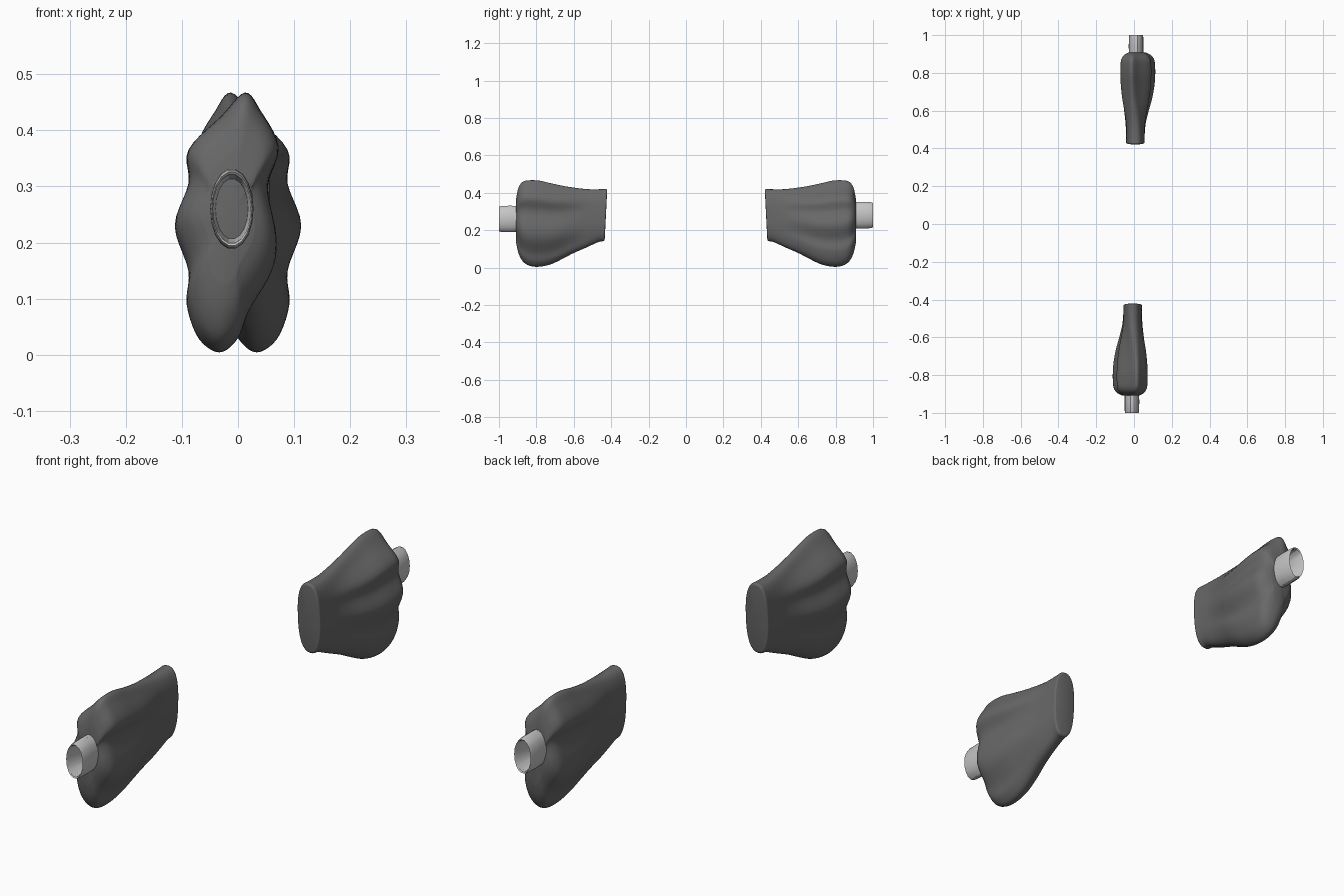
import bpy, bmesh, math

if "Cube" in bpy.data.objects:
    bpy.data.objects.remove(bpy.data.objects["Cube"])

def material(name, v):
    m = bpy.data.materials.new(name)
    m.diffuse_color = (v, v, v, 1)
    m.use_nodes = True
    m.node_tree.nodes["Principled BSDF"].inputs["Base Color"].default_value = m.diffuse_color
    return m

DARK = material("dark grey", 0.14)
LIGHT = material("light grey", 0.56)

def spline(pts, n, closed):
    """Catmull-Rom resampling with n steps per span."""
    out, c = [], len(pts)
    get = (lambda i: pts[i % c]) if closed else (lambda i: pts[min(max(i, 0), c - 1)])
    for i in range(c if closed else c - 1):
        p0, p1, p2, p3 = get(i - 1), get(i), get(i + 1), get(i + 2)
        for s in range(n):
            t = s / n
            out.append([0.5 * (2 * b + (d - a) * t + (2 * a - 5 * b + 4 * d - e) * t * t
                               + (3 * b - a - 3 * d + e) * t ** 3)
                        for a, b, d, e in zip(p0, p1, p2, p3)])
    if not closed:
        out.append(list(pts[-1]))
    return out

def loft(name, rings, mat, angle, caps):
    bm = bmesh.new()
    loops = [[bm.verts.new(p) for p in r] for r in rings]
    n = len(loops[0])
    for a, b in zip(loops, loops[1:]):
        for i in range(n):
            bm.faces.new((a[i], a[(i + 1) % n], b[(i + 1) % n], b[i]))
    if caps:
        for r in (loops[0], loops[-1]):
            c = bm.verts.new([sum(v.co[k] for v in r) / n for k in range(3)])
            for i in range(n):
                bm.faces.new((r[i], r[(i + 1) % n], c))
    bmesh.ops.recalc_face_normals(bm, faces=bm.faces)
    me = bpy.data.meshes.new(name)
    bm.to_mesh(me)
    bm.free()
    me.materials.append(mat)
    ob = bpy.data.objects.new(name, me)
    bpy.context.collection.objects.link(ob)
    bpy.ops.object.select_all(action='DESELECT')
    ob.select_set(True)
    bpy.context.view_layer.objects.active = ob
    bpy.ops.object.shade_smooth_by_angle(angle=math.radians(angle))

# lumpy outline of the widest section (x, z): up the left, down the right
OUTLINE = [(-.033, .005), (-.07, .03), (-.091, .09), (-.088, .15), (-.112, .23),
           (-.088, .305), (-.088, .365), (-.03, .425), (.012, .467), (.04, .435),
           (.072, .37), (.053, .3), (.068, .21), (.06, .15), (.02, .08), (.0, .03)]
# along the body: y, bottom z, top z, lumpiness, width scale
ROWS = [(-.428, .155, .41, 0, .9), (-.433, .142, .42, 0, 1), (-.46, .137, .419, 0, 1),
        (-.53, .105, .419, .1, 1), (-.6, .075, .427, .4, 1), (-.66, .045, .437, .7, 1),
        (-.72, .018, .45, .9, 1), (-.78, .005, .464, 1, 1), (-.83, .008, .467, 1, 1),
        (-.87, .03, .46, 1, .95), (-.895, .075, .43, 1, .76), (-.908, .13, .37, 1, .5)]

def body_rings(s):
    sec = spline(OUTLINE, 5, True)
    rings = []
    for y, zb, zt, k, sx in spline(ROWS, 4, False):
        ring = []
        for i, (x, z) in enumerate(sec):
            t = min(max((z - .005) / .462, 0), 1)
            side = -1 if i < len(sec) / 2 else 1
            # flat oval at the narrow end, lumpy outline at the wide end
            xo = -.007 + side * .049 * (1 - abs(2 * t - 1) ** 2.5) ** .4
            xx = -.012 + (k * x + (1 - k) * xo + .012) * sx
            zz = zb + (zt - zb) * t
            ring.append((s * xx, s * (y + .05 * (zz - .28) * (1 - k)), zz))
        rings.append(ring)
    return rings

# open tube: y, radius scale
TUBE = [(-.88, .97), (-.94, 1), (-.988, .98), (-1, .92), (-.996, .86), (-.9, .74)]

def tube_rings(s, zc):
    return [[(s * (-.011 + .039 * r * math.cos(a)), s * y, zc + .072 * r * math.sin(a))
             for a in [2 * math.pi * i / 18 for i in range(18)]] for y, r in TUBE]

# front body and its half-turned copy at the back
for s, tag, zc in ((1, "front", .26), (-1, "back", .28)):
    loft(tag + "_body", body_rings(s), DARK, 50, True)
    loft(tag + "_tube", tube_rings(s, zc), LIGHT, 30, False)
